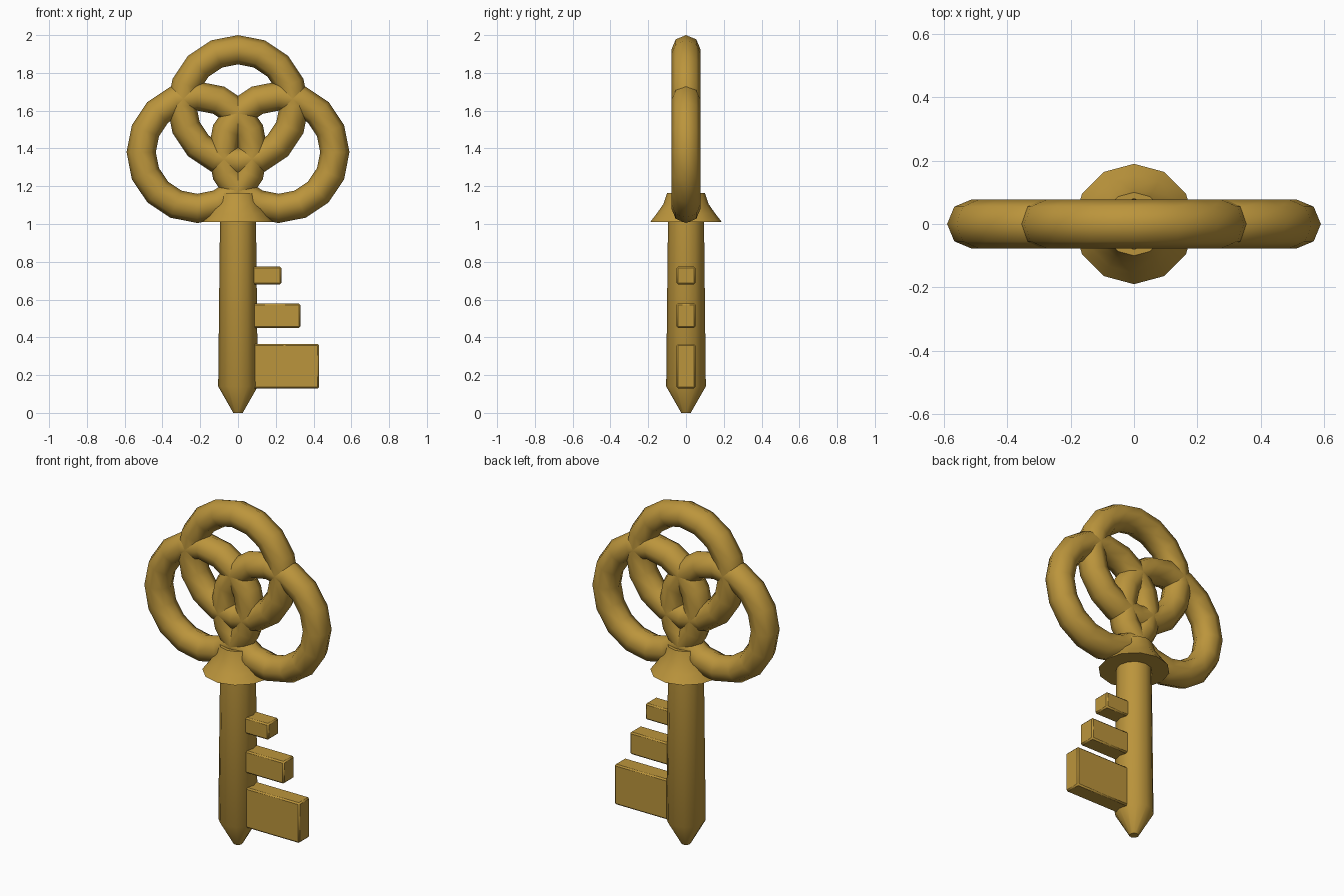
import bpy
import math

if "Cube" in bpy.data.objects:
    bpy.data.objects.remove(bpy.data.objects["Cube"])

brass = bpy.data.materials.new("brass")
brass.use_nodes = True
COLOUR = (0.50, 0.30, 0.045, 1)
brass.diffuse_color = COLOUR
brass.node_tree.nodes["Principled BSDF"].inputs["Base Color"].default_value = COLOUR


def finish(obj, name, angle):
    obj.name = name
    obj.data.materials.append(brass)
    bpy.ops.object.select_all(action='DESELECT')
    obj.select_set(True)
    bpy.context.view_layer.objects.active = obj
    bpy.ops.object.shade_smooth_by_angle(angle=math.radians(angle))


def lathe(name, profile, sides, angle):
    """Spin a closed (radius, height) profile about z; end points sit on the axis."""
    verts, faces = [], []
    for r, z in profile:
        for i in range(sides):
            a = 2 * math.pi * i / sides
            verts.append((r * math.cos(a), r * math.sin(a), z))
    for k in range(len(profile) - 1):
        for i in range(sides):
            j = (i + 1) % sides
            faces.append((k * sides + i, k * sides + j,
                          (k + 1) * sides + j, (k + 1) * sides + i))
    last = (len(profile) - 1) * sides
    faces.append(tuple(reversed(range(sides))))
    faces.append(tuple(range(last, last + sides)))
    mesh = bpy.data.meshes.new(name)
    mesh.from_pydata(verts, [], faces)
    obj = bpy.data.objects.new(name, mesh)
    bpy.context.collection.objects.link(obj)
    finish(obj, name, angle)


# Trefoil handle: three interlocking rings
for name, x, z in (("handle_ring_top", 0, 1.625),
                   ("handle_ring_left", 0.215, 1.38),
                   ("handle_ring_right", -0.215, 1.38)):
    bpy.ops.mesh.primitive_torus_add(
        major_segments=16, minor_segments=8, major_radius=0.2975,
        minor_radius=0.0775, location=(x, 0, z), rotation=(math.pi / 2, 0, 0))
    finish(bpy.context.object, name, 60)

# Shaft with pointed tip
lathe("shaft", [(0.025, 0), (0.105, 0.14), (0.095, 1.05)], 12, 50)

# Flared collar with a shallow recess on top
lathe("collar", [(0.08, 1.01), (0.19, 1.01), (0.155, 1.055), (0.12, 1.105),
                 (0.10, 1.165), (0.08, 1.165), (0.07, 1.13)], 12, 50)

# Teeth of the bit
for name, tip, low, high in (("tooth_small", 0.23, 0.68, 0.775),
                             ("tooth_medium", 0.33, 0.45, 0.58),
                             ("tooth_large", 0.43, 0.13, 0.365)):
    root = 0.06
    bpy.ops.mesh.primitive_cube_add(size=1, location=((root + tip) / 2, 0, (low + high) / 2))
    tooth = bpy.context.object
    tooth.scale = (tip - root, 0.10, high - low)
    bpy.ops.object.transform_apply(location=False, rotation=False, scale=True)
    bevel = tooth.modifiers.new("soft_edges", 'BEVEL')
    bevel.width = 0.008
    bevel.segments = 1
    finish(tooth, name, 60)
